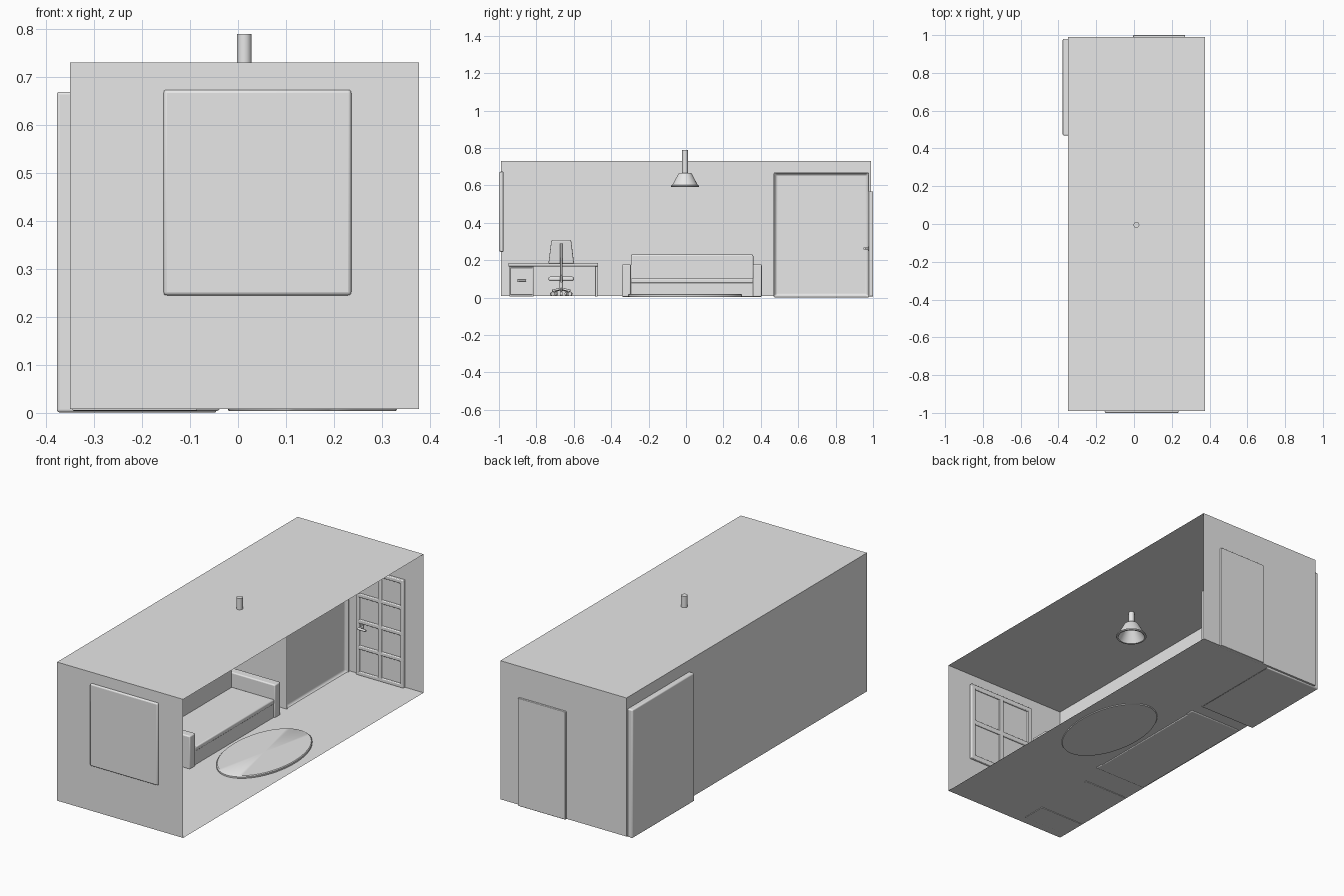
import bpy, bmesh, math
from mathutils import Vector

if "Cube" in bpy.data.objects:
    bpy.data.objects.remove(bpy.data.objects["Cube"])

grey = bpy.data.materials.new("plain grey")
grey.diffuse_color = (0.8, 0.8, 0.8, 1)
grey.use_nodes = True
grey.node_tree.nodes["Principled BSDF"].inputs["Base Color"].default_value = grey.diffuse_color


def finish(name, bm, bevel=0, smooth=True):
    me = bpy.data.meshes.new(name)
    bm.to_mesh(me)
    bm.free()
    me.materials.append(grey)
    ob = bpy.data.objects.new(name, me)
    bpy.context.collection.objects.link(ob)
    if bevel:
        m = ob.modifiers.new("bevel", 'BEVEL')
        m.width, m.segments = bevel, 3
    if smooth:
        bpy.ops.object.select_all(action='DESELECT')
        ob.select_set(True)
        bpy.context.view_layer.objects.active = ob
        bpy.ops.object.shade_smooth_by_angle(angle=math.radians(35))
    return ob


def box(name, x, y, z, bevel=0.0):
    bm = bmesh.new()
    bmesh.ops.create_cube(bm, size=1)
    for v in bm.verts:
        v.co = [r[0] + (c + 0.5) * (r[1] - r[0]) for c, r in zip(v.co, (x, y, z))]
    return finish(name, bm, bevel)


def lathe(name, profile, center, sx=1.0, sy=1.0, steps=40):
    bm = bmesh.new()
    vs = [bm.verts.new((r, 0, z)) for r, z in profile]
    es = [bm.edges.new(p) for p in zip(vs, vs[1:])]
    bmesh.ops.spin(bm, geom=vs + es, cent=(0, 0, 0), axis=(0, 0, 1),
                   angle=2 * math.pi, steps=steps)
    bmesh.ops.remove_doubles(bm, verts=bm.verts, dist=1e-5)
    bmesh.ops.recalc_face_normals(bm, faces=bm.faces)
    for v in bm.verts:
        v.co = Vector((v.co.x * sx, v.co.y * sy, v.co.z)) + Vector(center)
    return finish(name, bm)


def rod(name, a, b, r):
    a, b = Vector(a), Vector(b)
    bm = bmesh.new()
    bmesh.ops.create_cone(bm, cap_ends=True, segments=16, radius1=r, radius2=r,
                          depth=(b - a).length)
    rot = (b - a).to_track_quat('Z', 'Y')
    for v in bm.verts:
        v.co = rot @ v.co + (a + b) / 2
    return finish(name, bm)


# Room shell: thin sheets, open on the +x side
bm = bmesh.new()
bmesh.ops.create_cube(bm, size=1)
for v in bm.verts:
    v.co = (0.0135 + v.co.x * 0.727, v.co.y * 1.98, 0.369 + v.co.z * 0.722)
bmesh.ops.delete(bm, geom=[f for f in bm.faces if f.normal.x > 0.5], context='FACES')
finish("room_shell", bm, smooth=False)


# Panelled plate set into a wall: outer slab plus inner frame bars
def panelled(name, x, z, y_out, y_mid, y_in, cols, rows, bar, bevel):
    box(name + "_slab", x, sorted((y_out, y_mid)), z, bevel)
    yr = sorted(((y_out + y_mid) / 2, y_in))
    for i in range(cols + 1):
        c = x[0] + bar / 2 + (x[1] - x[0] - bar) * i / cols
        box(name + "_stile", (c - bar / 2, c + bar / 2), yr, z, 0.004)
    for j in range(rows + 1):
        c = z[0] + bar / 2 + (z[1] - z[0] - bar) * j / rows
        box(name + "_rail", x, yr, (c - bar / 2, c + bar / 2), 0.004)


panelled("window", (-0.155, 0.236), (0.245, 0.673), -1.0, -0.984, -0.976, 2, 2, 0.025, 0.007)
panelled("door", (-0.005, 0.27), (0.006, 0.568), 1.0, 0.984, 0.976, 2, 4, 0.02, 0.003)

# Door handle
lathe("handle_plate", [(0, -0.012), (0.012, -0.012), (0.012, 0.012), (0, 0.012)], (0.03, 0.976, 0.262), 0.8, 0.3)
rod("handle_stem", (0.03, 0.98, 0.262), (0.03, 0.95, 0.262), 0.005)
rod("handle_lever", (0.025, 0.953, 0.262), (0.07, 0.953, 0.262), 0.006)

# Wardrobe: bevelled block with a shallow framed recess in its front
bm = bmesh.new()
bmesh.ops.create_cube(bm, size=1)
for v in bm.verts:
    v.co = (-0.21 + v.co.x * 0.335, 0.724 + v.co.y * 0.51, 0.335 + v.co.z * 0.668)
front = [f for f in bm.faces if f.normal.x > 0.5]
bmesh.ops.inset_region(bm, faces=front, thickness=0.02)
bmesh.ops.translate(bm, verts=front[0].verts, vec=(-0.02, 0, 0))
finish("wardrobe", bm, 0.006)

# Sofa
box("sofa_base", (-0.345, -0.045), (-0.31, 0.375), (0.004, 0.082), 0.004)
box("sofa_seat", (-0.31, -0.042), (-0.295, 0.36), (0.078, 0.102), 0.006)
box("sofa_back", (-0.348, -0.285), (-0.295, 0.36), (0.006, 0.23), 0.008)
for y in (-0.342, 0.358):
    box("sofa_arm", (-0.345, -0.038), (y, y + 0.047), (0.004, 0.178), 0.006)

# Oval rug
lathe("rug", [(0, 0.004), (0.99, 0.004), (1, 0.008), (1, 0.016), (0.98, 0.02), (0, 0.02)],
      (0.155, -0.005, 0), 0.176, 0.305, 64)

# Desk with a drawer cabinet
box("desk_top", (-0.348, -0.07), (-0.95, -0.47), (0.167, 0.186), 0.002)
box("desk_side", (-0.335, -0.085), (-0.486, -0.473), (0.005, 0.168), 0.002)
box("desk_cabinet", (-0.345, -0.085), (-0.945, -0.815), (0.005, 0.168), 0.002)
box("cabinet_front", (-0.09, -0.078), (-0.94, -0.82), (0.014, 0.16), 0.003)
rod("cabinet_knob", (-0.08, -0.897, 0.092), (-0.055, -0.897, 0.092), 0.005)
rod("cabinet_pull", (-0.058, -0.902, 0.092), (-0.058, -0.855, 0.092), 0.005)

# Office chair: seat, trapezoid back, support bar, star base with casters
cx, cy = -0.02, -0.667
box("chair_seat", (cx - 0.07, cx + 0.065), (cy - 0.068, cy + 0.068), (0.088, 0.112), 0.01)
bm = bmesh.new()
bmesh.ops.create_cube(bm, size=1)
for v in bm.verts:
    up = v.co.z > 0
    v.co = (cx + (0.07 if up else 0.06) + v.co.x * 0.016,
            cy + v.co.y * (0.105 if up else 0.138), 0.308 if up else 0.18)
finish("chair_back", bm, 0.007)
path = [(0.02, 0.086), (0.075, 0.086), (0.08, 0.12), (0.08, 0.29)]
for (xa, za), (xb, zb) in zip(path, path[1:]):
    rod("back_support", (cx + xa, cy, za), (cx + xb, cy, zb), 0.006)
rod("chair_post", (cx, cy, 0.035), (cx, cy, 0.09), 0.009)
for k in range(5):
    a = 2 * math.pi * k / 5
    ex, ey = cx + 0.05 * math.cos(a), cy + 0.05 * math.sin(a)
    rod("chair_leg", (cx, cy, 0.048), (ex, ey, 0.036), 0.006)
    rod("caster_stem", (ex, ey, 0.02), (ex, ey, 0.038), 0.003)
    dx, dy = -0.006 * math.sin(a), 0.006 * math.cos(a)
    rod("caster", (ex - dx, ey - dy, 0.02), (ex + dx, ey + dy, 0.02), 0.011)

# Ceiling lamp: tube and hollow shade
lc = (0.013, -0.005, 0)
rod("lamp_tube", (lc[0], lc[1], 0.655), (lc[0], lc[1], 0.789), 0.0155)
lathe("lamp_shade", [(0, 0.652), (0.03, 0.652), (0.062, 0.599), (0.066, 0.592), (0.074, 0.592),
                     (0.076, 0.596), (0.074, 0.6), (0.068, 0.602), (0.037, 0.66),
                     (0.033, 0.665), (0, 0.665)], lc)
